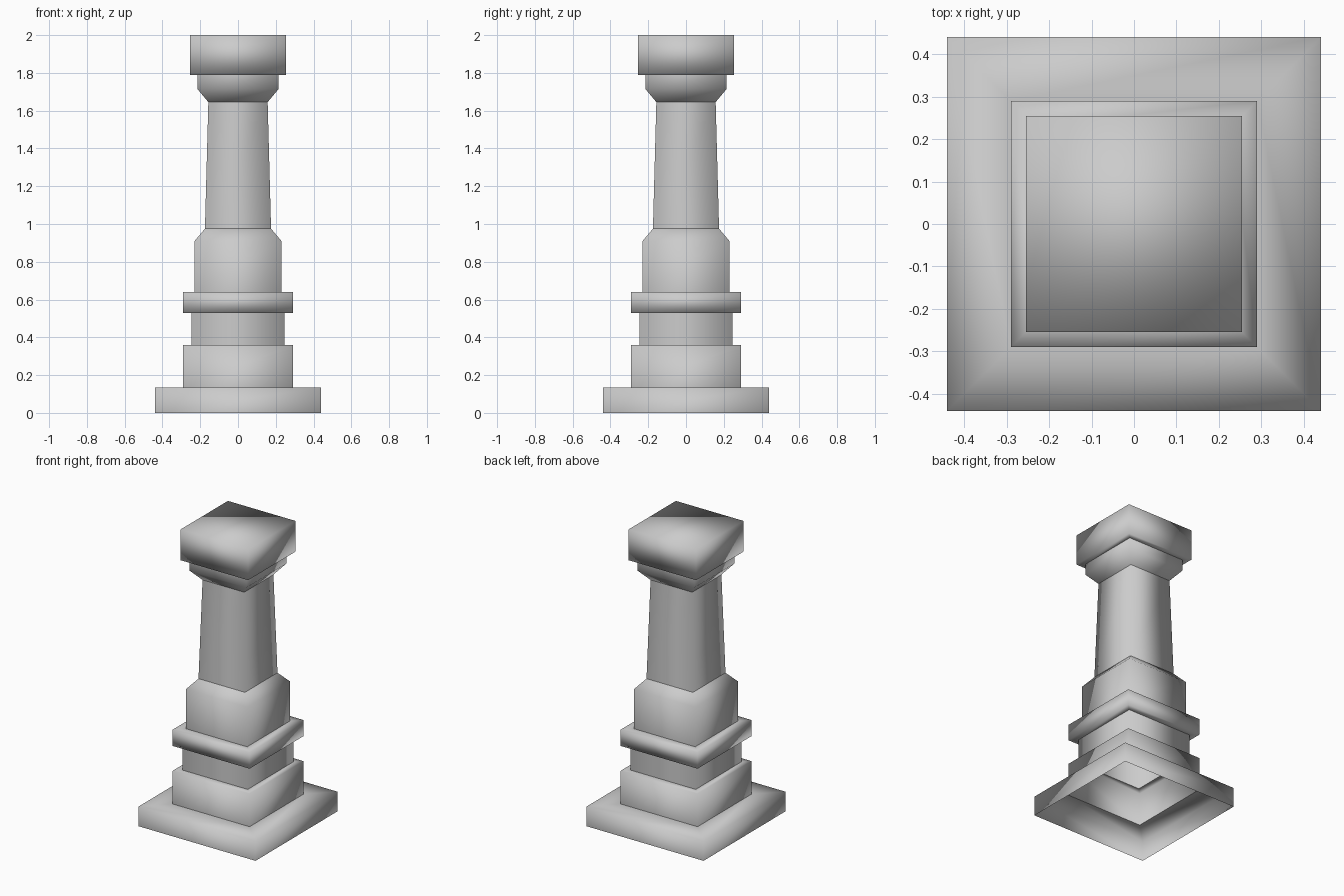
import bpy
import bmesh

default_cube = bpy.data.objects.get("Cube")
if default_cube:
    bpy.data.objects.remove(default_cube, do_unlink=True)

# Single stone colour
stone = bpy.data.materials.new("grey stone")
stone.use_nodes = True
grey = (0.6, 0.6, 0.6, 1.0)
stone.diffuse_color = grey
stone.node_tree.nodes["Principled BSDF"].inputs["Base Color"].default_value = grey


def square_shell(name, profile, closed_top=False):
    """Stack square rings, given as (half width, height), into a smooth shell."""
    bm = bmesh.new()
    rings = []
    for half, z in profile:
        corners = ((-half, -half), (half, -half), (half, half), (-half, half))
        rings.append([bm.verts.new((x, y, z)) for x, y in corners])
    for low, high in zip(rings, rings[1:]):
        for i in range(4):
            j = (i + 1) % 4
            bm.faces.new((low[i], low[j], high[j], high[i]))
    if closed_top:
        bm.faces.new(rings[-1])
    for face in bm.faces:
        face.smooth = True
    mesh = bpy.data.meshes.new(name)
    bm.to_mesh(mesh)
    bm.free()
    mesh.materials.append(stone)
    obj = bpy.data.objects.new(name, mesh)
    bpy.context.collection.objects.link(obj)
    return obj


# Hollow stepped pedestal, open underneath
square_shell("base_slab", [(0.44, 0), (0.44, 0.135), (0.29, 0.135)])
square_shell("plinth", [(0.29, 0.135), (0.29, 0.36), (0.245, 0.36)])
square_shell("pedestal_neck", [(0.245, 0.36), (0.245, 0.53)])
square_shell("moulding_band", [(0.245, 0.53), (0.29, 0.53), (0.29, 0.64), (0.23, 0.64)])
square_shell("pedestal_top", [(0.23, 0.64), (0.23, 0.91), (0.175, 0.975)])

# Tapered shaft and capital
square_shell("shaft", [(0.175, 0.975), (0.157, 1.645)])
square_shell("capital_flare", [(0.157, 1.645), (0.215, 1.715), (0.215, 1.79)])
square_shell("capital_block", [(0.215, 1.79), (0.254, 1.79), (0.254, 2.0)], closed_top=True)
